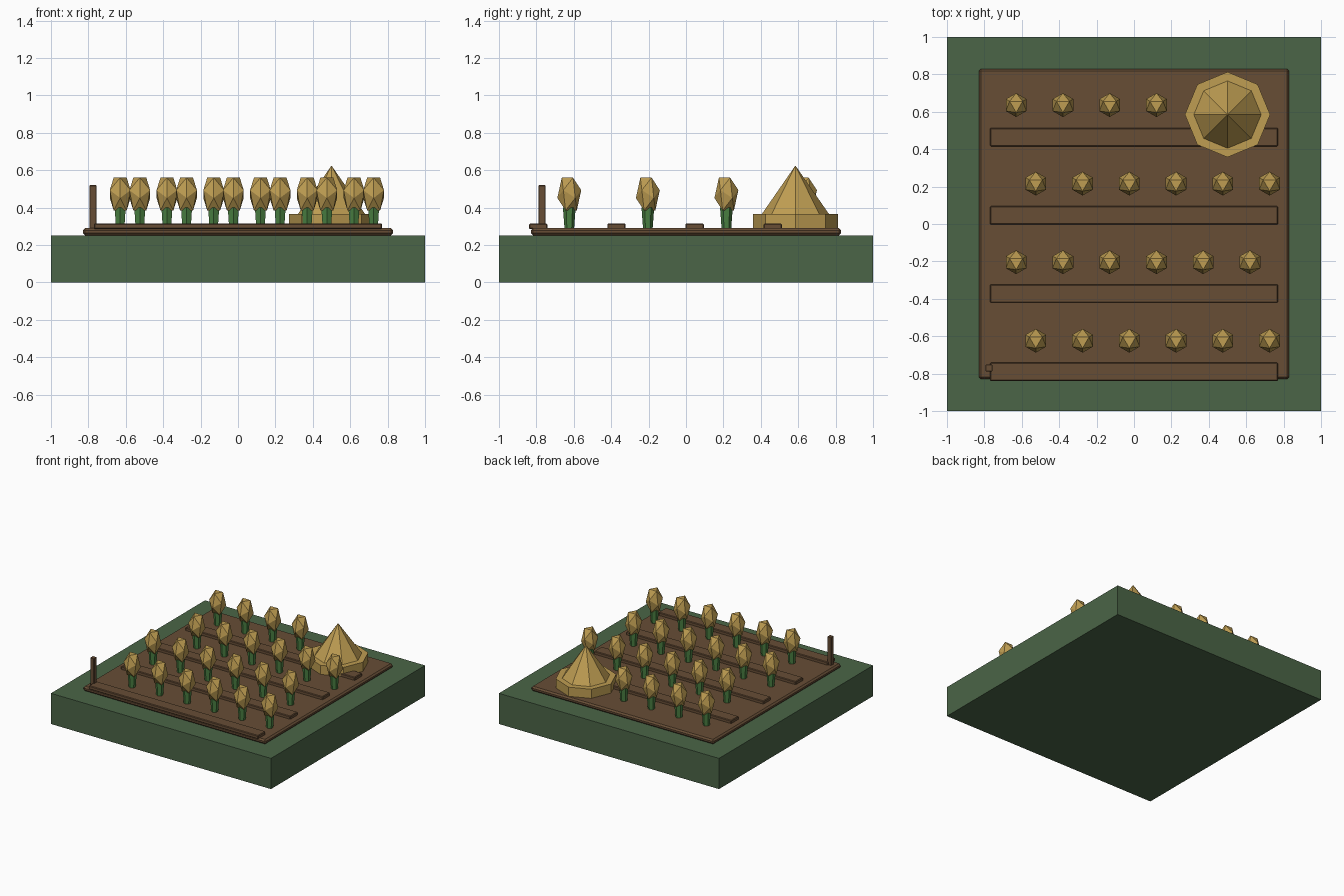
import bpy, bmesh, math
from mathutils import Vector

if "Cube" in bpy.data.objects:
    bpy.data.objects.remove(bpy.data.objects["Cube"], do_unlink=True)


def material(name, r, g, b):
    m = bpy.data.materials.new(name)
    m.use_nodes = True
    m.diffuse_color = (r, g, b, 1)
    m.node_tree.nodes["Principled BSDF"].inputs["Base Color"].default_value = (r, g, b, 1)
    return m


GRASS = material("grass green", 0.07, 0.13, 0.063)
SOIL = material("soil brown", 0.135, 0.075, 0.036)
STEM = material("stem green", 0.07, 0.22, 0.055)
STRAW = material("straw gold", 0.52, 0.34, 0.085)


def finish(name, bm, mat, location=(0, 0, 0)):
    bmesh.ops.recalc_face_normals(bm, faces=bm.faces)
    mesh = bpy.data.meshes.new(name)
    bm.to_mesh(mesh)
    bm.free()
    mesh.materials.append(mat)
    return place(name, mesh, location)


def place(name, mesh, location):
    ob = bpy.data.objects.new(name, mesh)
    ob.location = location
    bpy.context.collection.objects.link(ob)
    return ob


def box(name, mat, centre, size, bevel=0):
    bm = bmesh.new()
    bmesh.ops.create_cube(bm, size=1)
    bmesh.ops.scale(bm, vec=size, verts=bm.verts)
    if bevel:
        bmesh.ops.bevel(bm, geom=bm.edges[:], offset=bevel, segments=1, affect='EDGES')
    return finish(name, bm, mat, centre)


def cone(name, mat, centre, sides, r_low, r_high, depth):
    bm = bmesh.new()
    bmesh.ops.create_cone(bm, cap_ends=True, segments=sides, radius1=r_low,
                          radius2=r_high, depth=depth)
    bmesh.ops.remove_doubles(bm, verts=bm.verts, dist=0.0001)
    return finish(name, bm, mat, centre)


# Ground block, soil bed and raised ridges
box("ground_block", GRASS, (0, 0, 0.126), (2, 2, 0.252))
box("soil_bed", SOIL, (0, 0, 0.271), (1.66, 1.66, 0.038), 0.012)
for i in range(4):
    box(f"soil_ridge_{i + 1}", SOIL, (0, -0.79 + 0.418 * i, 0.3), (1.54, 0.098, 0.03), 0.005)

# Corner post
box("corner_post", SOIL, (-0.775, -0.77, 0.4), (0.036, 0.036, 0.24), 0.003)

# Haystack with a wide foot
cone("haystack_foot", STRAW, (0.5, 0.585, 0.326), 8, 0.228, 0.228, 0.078)
cone("haystack_top", STRAW, (0.5, 0.585, 0.495), 8, 0.18, 0, 0.26)


# Grain head: stretched twenty-sided solid resting on a face
def grain_head(location):
    bm = bmesh.new()
    rings = ((0.04, 0.0875, -90), (0.064, 0.021, 90), (0.064, -0.021, -90), (0.04, -0.0875, 90))
    for radius, z, start in rings:
        for k in range(3):
            a = math.radians(start + 120 * k)
            bm.verts.new(Vector((radius * math.cos(a), radius * math.sin(a), z)))
    bmesh.ops.convex_hull(bm, input=bm.verts)
    return finish("grain_head", bm, STRAW, location)


# Staggered crop rows, sharing one stem mesh and one head mesh
stem = head = None
for row in range(4):
    y = -0.624 + 0.42 * row
    for col in range(6):
        x = (-0.63 if row % 2 else -0.525) + 0.25 * col
        if row == 3 and col > 3:
            continue  # space taken by the haystack
        stem_at, head_at = (x, y, 0.34), (x, y, 0.4725)
        if stem is None:
            stem = cone("grain_stem", STEM, stem_at, 6, 0.025, 0.034, 0.12)
            head = grain_head(head_at)
        else:
            place("grain_stem", stem.data, stem_at)
            place("grain_head", head.data, head_at)
